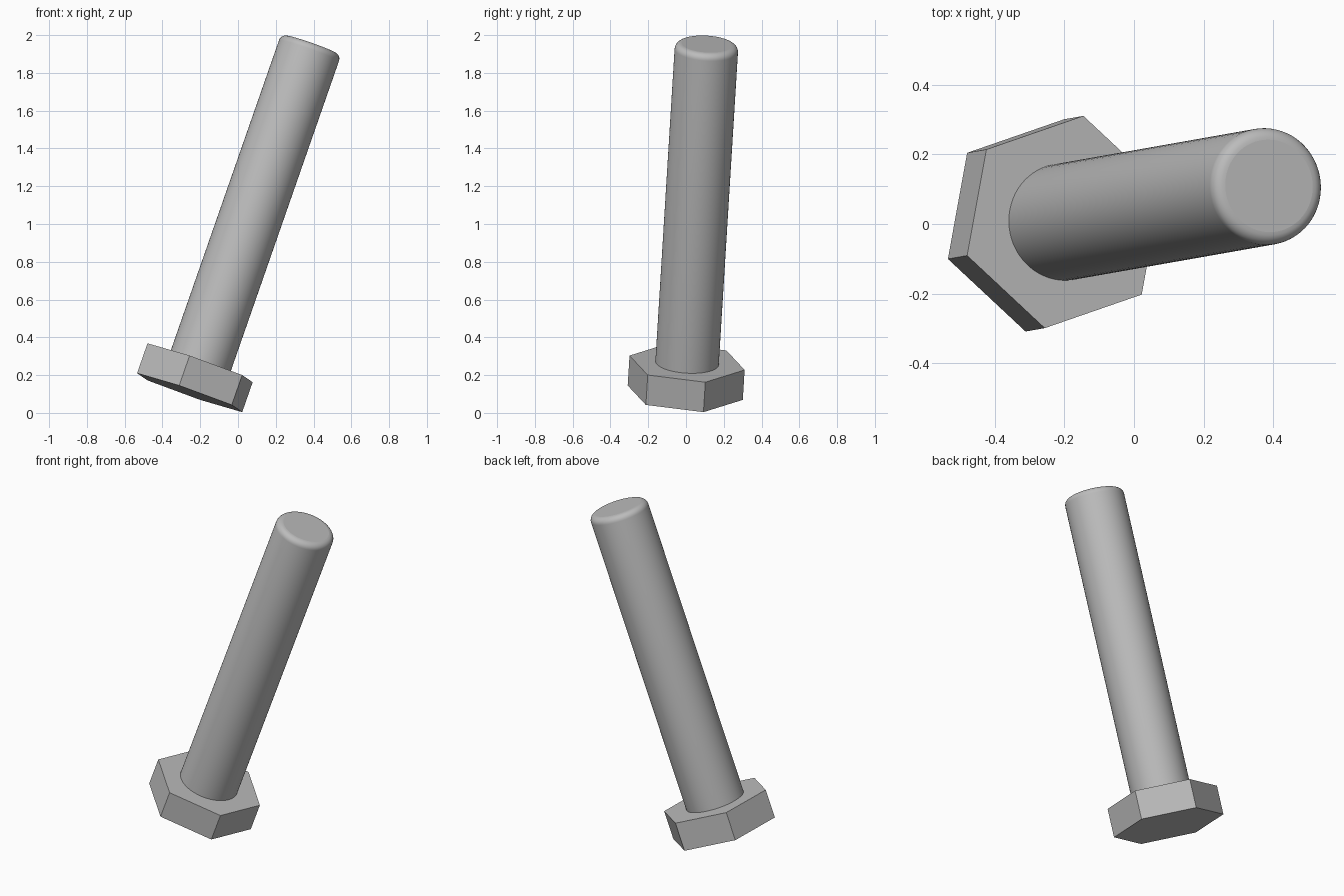
import bpy
import bmesh
from mathutils import Matrix, Vector

if "Cube" in bpy.data.objects:
    bpy.data.objects.remove(bpy.data.objects["Cube"], do_unlink=True)

# Bolt dimensions
HEAD_RADIUS, HEAD_HEIGHT = 0.312, 0.168
SHAFT_RADIUS, TOTAL_LENGTH, TIP_ROUNDING = 0.168, 1.957, 0.035

# Tilted frame: origin under the head, z along the shaft, x to a head corner
origin = Vector((-0.256, -0.004, 0.107))
axis = Vector((0.329, 0.058, 0.943)).normalized()
corner = Vector((0.055, 0.303, -0.038))
corner = (corner - axis * corner.dot(axis)).normalized()
side = axis.cross(corner)
frame = Matrix((corner, side, axis)).transposed().to_4x4()
frame.translation = origin

steel = bpy.data.materials.new("grey steel")
steel.use_nodes = True
grey = (0.5, 0.5, 0.5, 1)
steel.diffuse_color = grey
steel.node_tree.nodes["Principled BSDF"].inputs["Base Color"].default_value = grey


def prism(name, sides, radius, bottom, top, rounding=0):
    """Upright prism in the bolt frame, with an optional rounded top rim."""
    bm = bmesh.new()
    ring = [Matrix.Rotation(6.283185 * i / sides, 3, 'Z') @ Vector((radius, 0, bottom))
            for i in range(sides)]
    base = bm.faces.new([bm.verts.new(p) for p in ring])
    lid = bmesh.ops.extrude_face_region(bm, geom=[base], use_keep_orig=True)["geom"]
    for v in lid:
        if isinstance(v, bmesh.types.BMVert):
            v.co.z = top
    bmesh.ops.recalc_face_normals(bm, faces=bm.faces[:])
    if rounding:
        rim = [e for e in bm.edges if all(v.co.z > top - 0.001 for v in e.verts)]
        bmesh.ops.bevel(bm, geom=rim, offset=rounding, segments=6,
                        profile=0.5, affect='EDGES')
        # Smooth the round wall and rim, keep both end discs flat
        for f in bm.faces:
            f.smooth = len(f.verts) <= 4
    mesh = bpy.data.meshes.new(name)
    bm.to_mesh(mesh)
    bm.free()
    mesh.materials.append(steel)
    obj = bpy.data.objects.new(name, mesh)
    obj.matrix_world = frame
    bpy.context.collection.objects.link(obj)
    return obj


# Hexagonal head, then the shaft seated slightly into it
prism("hex_head", 6, HEAD_RADIUS, 0, HEAD_HEIGHT)
prism("shaft", 64, SHAFT_RADIUS, HEAD_HEIGHT - 0.01, TOTAL_LENGTH, TIP_ROUNDING)
